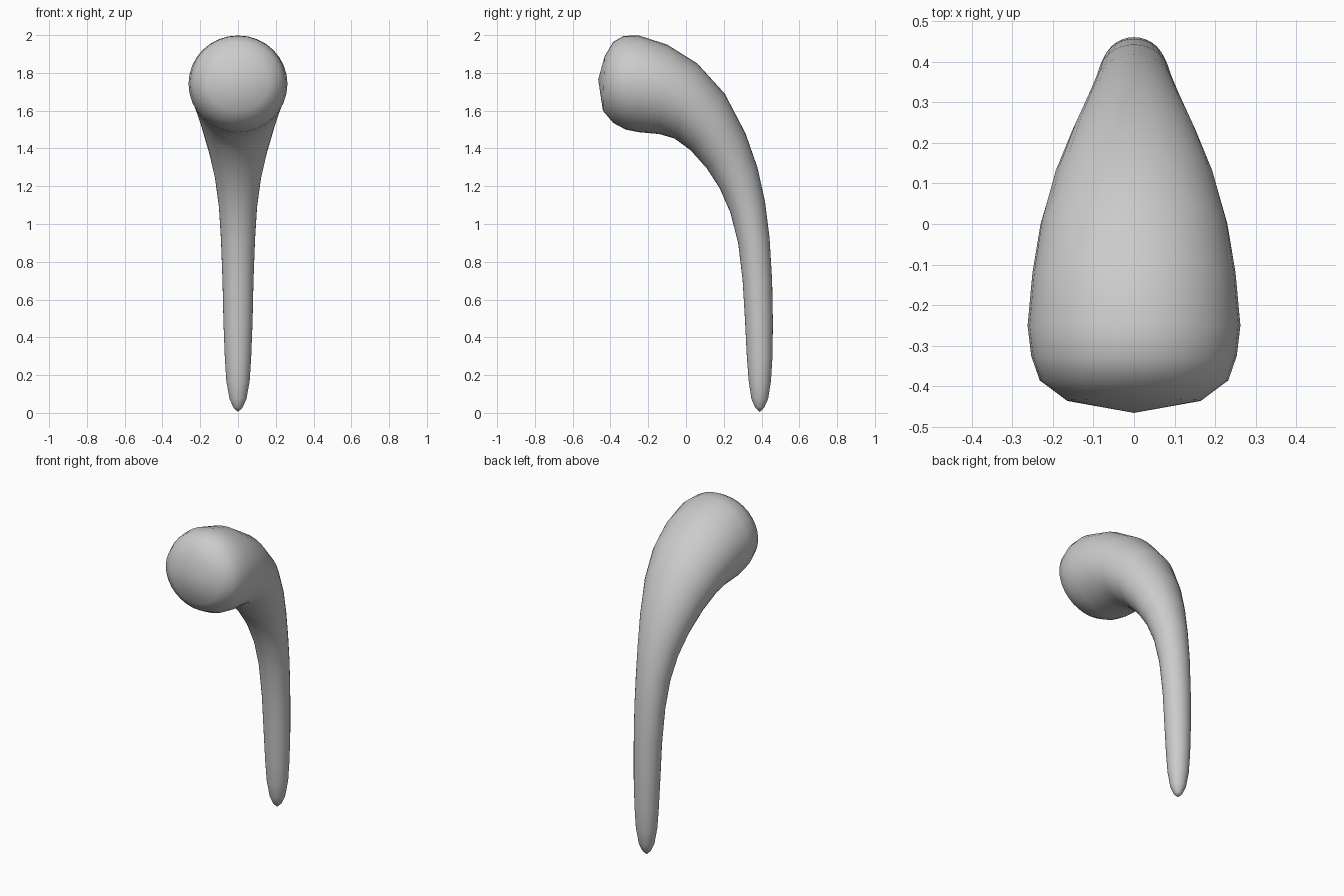
import bpy, bmesh, math
from mathutils import Vector

if "Cube" in bpy.data.objects:
    bpy.data.objects.remove(bpy.data.objects["Cube"])

# Cross-sections from tip to knob: outer y, z / inner y, z / half width
SECTIONS = [
    (.414, .028, .366, .028, .024),
    (.435, .075, .346, .075, .045),
    (.450, .17, .332, .17, .062),
    (.458, .30, .322, .30, .070),
    (.460, .48, .313, .48, .077),
    (.456, .70, .300, .70, .082),
    (.442, .93, .276, .90, .090),
    (.418, 1.12, .235, 1.06, .101),
    (.378, 1.30, .178, 1.19, .122),
    (.315, 1.48, .110, 1.295, .154),
    (.205, 1.69, .025, 1.39, .196),
    (.060, 1.85, -.060, 1.452, .230),
    (-.10, 1.95, -.14, 1.476, .250),
    (-.25, 1.998, -.25, 1.486, .262),
    (-.33, 1.996, -.32, 1.50, .253),
    (-.385, 1.965, -.385, 1.535, .232),
    (-.430, 1.89, -.440, 1.60, .165),
]
SIDES = 32

bm = bmesh.new()
rings = []
for oy, oz, iy, iz, w in SECTIONS:
    outer, inner = Vector((0, oy, oz)), Vector((0, iy, iz))
    mid, half = (outer + inner) / 2, (outer - inner) / 2
    ring = []
    for k in range(SIDES):
        a = 2 * math.pi * k / SIDES
        ring.append(bm.verts.new(mid + half * math.cos(a) + Vector((w * math.sin(a), 0, 0))))
    rings.append(ring)

# Skin between sections
for a, b in zip(rings, rings[1:]):
    for k in range(SIDES):
        n = (k + 1) % SIDES
        bm.faces.new((a[k], a[n], b[n], b[k]))

# Pointed ends
for ring, apex in ((rings[0], (0, .39, 0.005)), (rings[-1], (0, -.465, 1.765))):
    v = bm.verts.new(apex)
    for k in range(SIDES):
        bm.faces.new((ring[k], ring[(k + 1) % SIDES], v))

bmesh.ops.recalc_face_normals(bm, faces=bm.faces)
for f in bm.faces:
    f.smooth = True
mesh = bpy.data.meshes.new("curved_handle")
bm.to_mesh(mesh)
bm.free()
handle = bpy.data.objects.new("curved_handle", mesh)
bpy.context.collection.objects.link(handle)
